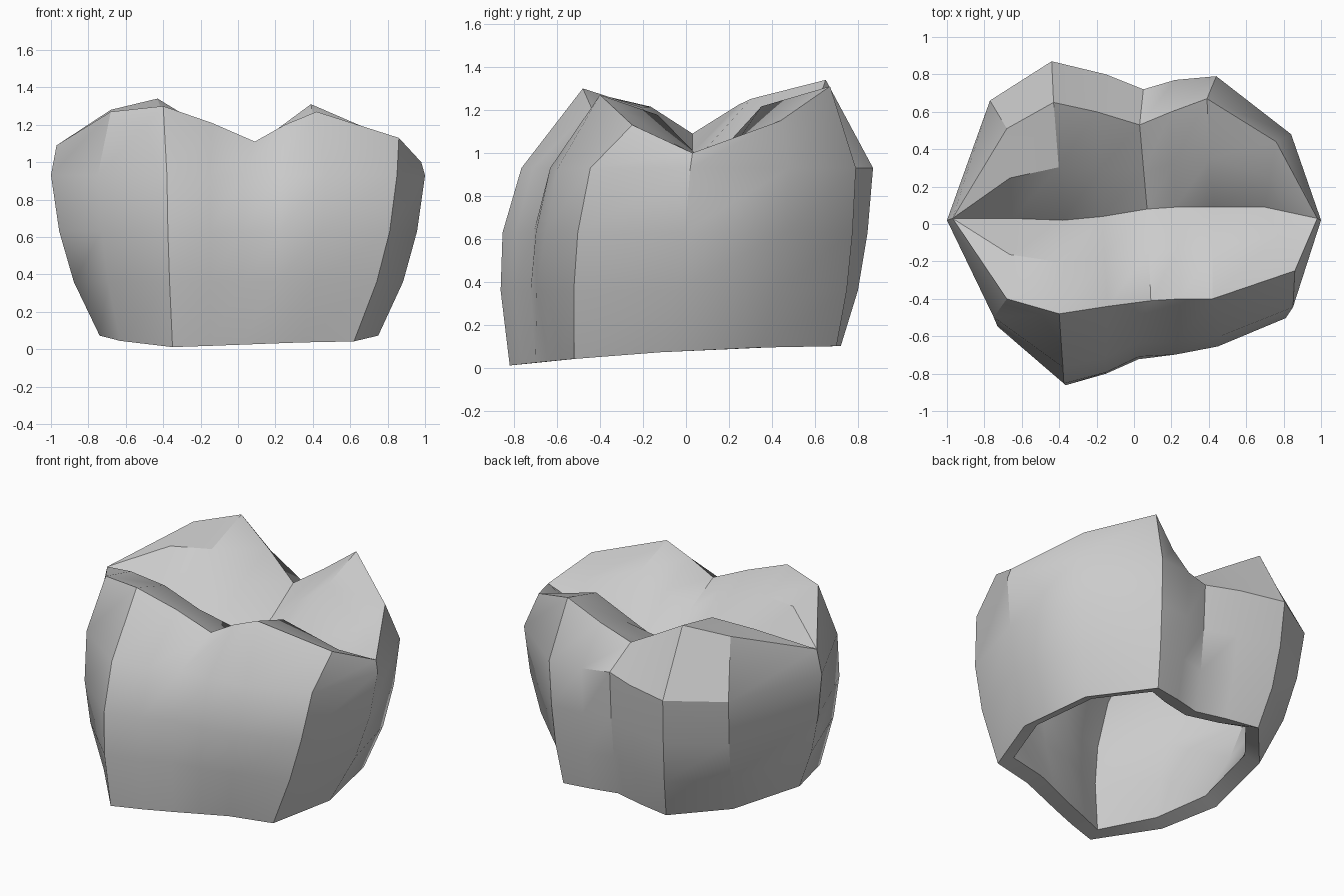
import bpy
import bmesh
import math
from mathutils import Vector

cube = bpy.data.objects.get("Cube")
if cube:
    bpy.data.objects.remove(cube)

# One plain enamel colour
enamel = bpy.data.materials.new("enamel_grey")
enamel.use_nodes = True
colour = (0.6, 0.6, 0.6, 1)
enamel.diffuse_color = colour
enamel.node_tree.nodes["Principled BSDF"].inputs["Base Color"].default_value = colour

# Widest outline, anticlockwise from the +x end
outline = [(1, .02), (.84, .48), (.44, .79), (.22, .77), (.05, .72), (-.15, .8),
           (-.44, .87), (-.77, .66), (-1, .02), (-.75, -.56), (-.38, -.86),
           (-.15, -.8), (.03, -.71), (.23, -.71), (.47, -.67), (.85, -.5)]

# Lower rim, in the same order
base = [(.75, -.12), (.67, .35), (.4, .7), (.22, .67), (.05, .63), (-.14, .68),
        (-.36, .72), (-.63, .41), (-.74, -.12), (-.63, -.49), (-.35, -.82),
        (-.15, -.76), (.02, -.7), (.18, -.64), (.34, -.58), (.62, -.52)]

# Crest running over the cusps, in the same order
crest = [(.98, .03, 1), (.76, .44, 1.15), (.39, .67, 1.31), (.2, .6, 1.17),
         (.03, .53, 1.06), (-.2, .6, 1.2), (-.43, .65, 1.34), (-.68, .51, 1.28),
         (-.97, .03, 1.09), (-.68, -.4, 1.27), (-.4, -.48, 1.3), (-.14, -.44, 1.21),
         (.09, -.41, 1.11), (.25, -.4, 1.2), (.42, -.4, 1.27), (.86, -.25, 1.13)]

# Floor of the central groove, from +x to -x
groove = [(.7, .09, .95), (.42, .09, .93), (.22, .09, .91), (.07, .08, .88),
          (-.17, .04, .91), (-.38, .02, .94), (-.65, .03, 1)]

# Wall levels: height, blend from outline to base, swell of the front half
levels = [(.93, 0, .89), (.63, .17, 1), (.36, .47, 1.025), (None, 1, 1)]


def wall_point(wide, low, level):
    z, blend, front = level
    x, y = Vector(wide).lerp(Vector(low), blend)
    if y < 0:
        y *= front
    if z is None:
        z = .08 + .055 * y - .035 * y * y
    return (x, y, z)


bm = bmesh.new()
count = len(outline)

# Outer walls
rings = [[bm.verts.new(p) for p in crest]]
for level in levels:
    rings.append([bm.verts.new(wall_point(w, b, level)) for w, b in zip(outline, base)])
for upper, lower in zip(rings, rings[1:]):
    for i in range(count):
        j = (i + 1) % count
        bm.faces.new((lower[i], lower[j], upper[j], upper[i]))

# Chewing surface: both slopes fall from the crest to the groove
top = rings[0]
half = count // 2
back_row = top[:half + 1]
front_row = [top[0]] + top[:half - 1:-1]
valley = [top[0]] + [bm.verts.new(p) for p in groove] + [top[half]]


def slope(row, flip):
    # The taller the cusp, the more its inner ridge swells
    middle = [row[0]]
    for a, b in zip(row[1:-1], valley[1:-1]):
        bulge = .55 * (a.co.z - 1.1)
        middle.append(bm.verts.new(a.co.lerp(b.co, .55) + Vector((0, 0, bulge))))
    middle.append(row[-1])
    for a, b in ((row, middle), (middle, valley)):
        for i in range(half):
            corners = []
            for v in (a[i], a[i + 1], b[i + 1], b[i]):
                if v not in corners:
                    corners.append(v)
            if len(corners) > 2:
                bm.faces.new(corners[::-1] if flip else corners)


slope(back_row, False)
slope(front_row, True)

mesh = bpy.data.meshes.new("tooth_crown")
bm.to_mesh(mesh)
bm.free()
mesh.materials.append(enamel)
crown = bpy.data.objects.new("tooth_crown", mesh)
bpy.context.collection.objects.link(crown)

# Hollow shell, open underneath
shell = crown.modifiers.new("shell", "SOLIDIFY")
shell.thickness = .1
shell.offset = -1

bpy.ops.object.select_all(action="DESELECT")
crown.select_set(True)
bpy.context.view_layer.objects.active = crown
bpy.ops.object.modifier_apply(modifier="shell")
bpy.ops.object.shade_smooth_by_angle(angle=math.radians(32))
